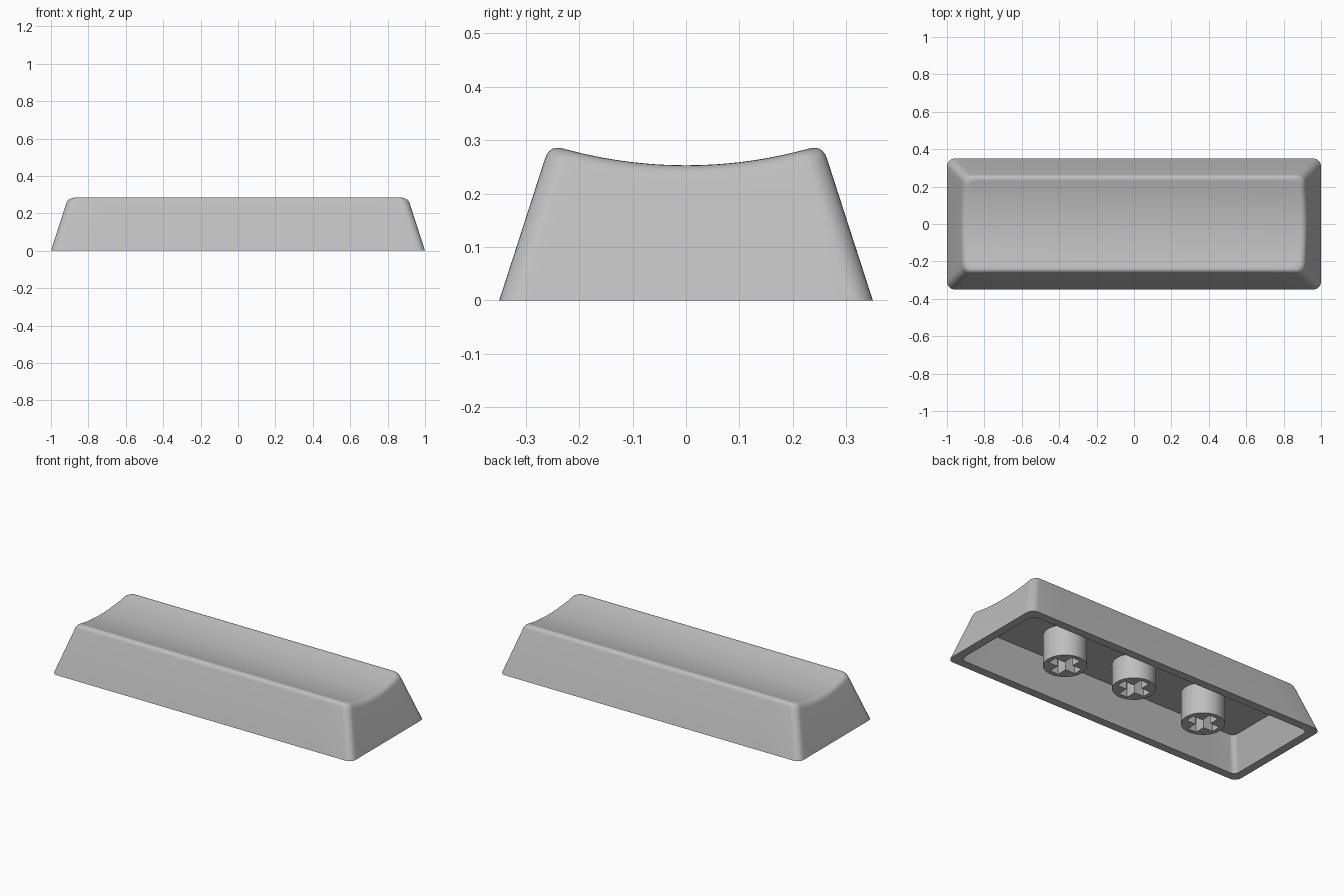
import bpy, bmesh, math

if "Cube" in bpy.data.objects:
    bpy.data.objects.remove(bpy.data.objects["Cube"])

SLOPE = 0.323            # inward lean of the walls per unit of height
ARC, SIDE, LONG = 8, 20, 12   # segments per corner, per short end, per long side

plastic = bpy.data.materials.new("grey plastic")
plastic.diffuse_color = (0.52, 0.52, 0.52, 1)
plastic.use_nodes = True
plastic.node_tree.nodes["Principled BSDF"].inputs["Base Color"].default_value = plastic.diffuse_color


def finish(bm, name):
    bmesh.ops.recalc_face_normals(bm, faces=bm.faces)
    mesh = bpy.data.meshes.new(name)
    bm.to_mesh(mesh)
    bm.free()
    obj = bpy.data.objects.new(name, mesh)
    bpy.context.collection.objects.link(obj)
    mesh.materials.append(plastic)
    bpy.ops.object.select_all(action='DESELECT')
    obj.select_set(True)
    bpy.context.view_layer.objects.active = obj
    bpy.ops.object.shade_smooth_by_angle(angle=math.radians(35))
    return obj


def dish(y):
    """Height of the scooped top across the key."""
    return 0.253 + 0.86 - math.sqrt(0.86 ** 2 - y * y)


def outline(radius):
    """Rounded rectangle as (corner sign x, y, along-edge factors, arc offset)."""
    def at(inset):
        cx, cy = 1 - inset - radius, 0.35 - inset - radius
        pts = []
        # right end, corner, back, corner, left end, corner, front, corner
        for q, (sx, sy) in enumerate([(1, 1), (-1, 1), (-1, -1), (1, -1)]):
            n = SIDE if q % 2 == 0 else LONG
            # straight run that leads up to this corner
            for i in range(1, n):
                t = 2 * i / n - 1
                pts.append([(cx + radius, t * cy), (-t * cx, cy + radius),
                            (-cx - radius, -t * cy), (t * cx, -cy - radius)][q])
            for i in range(ARC + 1):
                a = math.pi / 2 * (q + i / ARC)
                pts.append((sx * cx + radius * math.cos(a), sy * cy + radius * math.sin(a)))
        return pts
    return at


def bridge(bm, a, b):
    n = len(a)
    for i in range(n):
        bm.faces.new((a[i], a[(i + 1) % n], b[(i + 1) % n], b[i]))


def span(bm, ring):
    """Fill a ring with strips running between the two mirrored ends."""
    n = len(ring)
    half = SIDE - 1 + 2 * (ARC + 1)          # right-hand points, front to back
    right = [ring[(i - ARC - 1) % n] for i in range(half)]
    left_start = SIDE - 1 + ARC + 1 + LONG - 1
    left = [ring[left_start + i] for i in range(half)][::-1]
    back = ring[SIDE + ARC:left_start]
    front = ring[left_start + half:n - ARC - 1]
    for i in range(half - 1):
        strip = [right[i], right[i + 1]]
        if i == half - 2:
            strip += back
        strip += [left[i + 1], left[i]]
        if i == 0:
            strip += front
        bm.faces.new(strip)


# Key shell: outer wall, rolled top edge, scooped top, hollow underside
bm = bmesh.new()
outer, inner = outline(0.042), outline(0.03)
FILLET = 0.028


def ring_at(shape, inset, z):
    return [bm.verts.new((x, y, z)) for x, y in shape(inset)]


base = ring_at(outer, 0, 0)
previous = base
edge_heights = [dish(y) for x, y in outer(0.09)]
for step in range(7):
    t = step / 6
    ring = []
    for i, corner_z in enumerate(edge_heights):
        top_inset = SLOPE * corner_z + FILLET
        top_z = dish(outer(top_inset)[i][1])
        w0, w1, w2 = (1 - t) ** 2, 2 * t * (1 - t), t * t
        inset = (w0 * SLOPE * (corner_z - FILLET) + w1 * SLOPE * corner_z + w2 * top_inset)
        z = w0 * (corner_z - FILLET) + w1 * corner_z + w2 * top_z
        x, y = outer(inset)[i]
        ring.append(bm.verts.new((x, y, z)))
    bridge(bm, previous, ring)
    previous = ring
span(bm, previous)

CEILING = 0.187
rim = ring_at(inner, 0.05, 0)
ceiling = ring_at(inner, 0.05 + SLOPE * CEILING, CEILING)
bridge(bm, base, rim)
bridge(bm, rim, ceiling)
span(bm, ceiling)
finish(bm, "key_shell")


# Mounting stems: round posts with a cross-shaped socket
def stem(name, x, bottom):
    bm = bmesh.new()
    circle = [(0.117 * math.cos(math.tau * i / 48), 0.117 * math.sin(math.tau * i / 48))
              for i in range(48)]
    arm, w = 0.09, 0.028
    cross = []
    for q in range(4):
        c, s = round(math.cos(q * math.pi / 2)), round(math.sin(q * math.pi / 2))
        cross += [(c * u - s * v, s * u + c * v) for u, v in [(arm, -w), (arm, w), (w, w)]]
    edges = []
    for loop in (circle, cross):
        vs = [bm.verts.new((px + x, py, bottom)) for px, py in loop]
        edges += [bm.edges.new((vs[i - 1], vs[i])) for i in range(len(vs))]
    bmesh.ops.triangle_fill(bm, edges=edges, use_beauty=True)
    grown = bmesh.ops.extrude_face_region(bm, geom=bm.faces[:], use_keep_orig=True)
    top = [g for g in grown["geom"] if isinstance(g, bmesh.types.BMVert)]
    bmesh.ops.translate(bm, verts=top, vec=(0, 0, CEILING + 0.003 - bottom))
    finish(bm, name)


for name, x, bottom in [("stem_left", -0.477, 0.003), ("stem_middle", 0, 0.04),
                        ("stem_right", 0.477, 0.003)]:
    stem(name, x, bottom)
